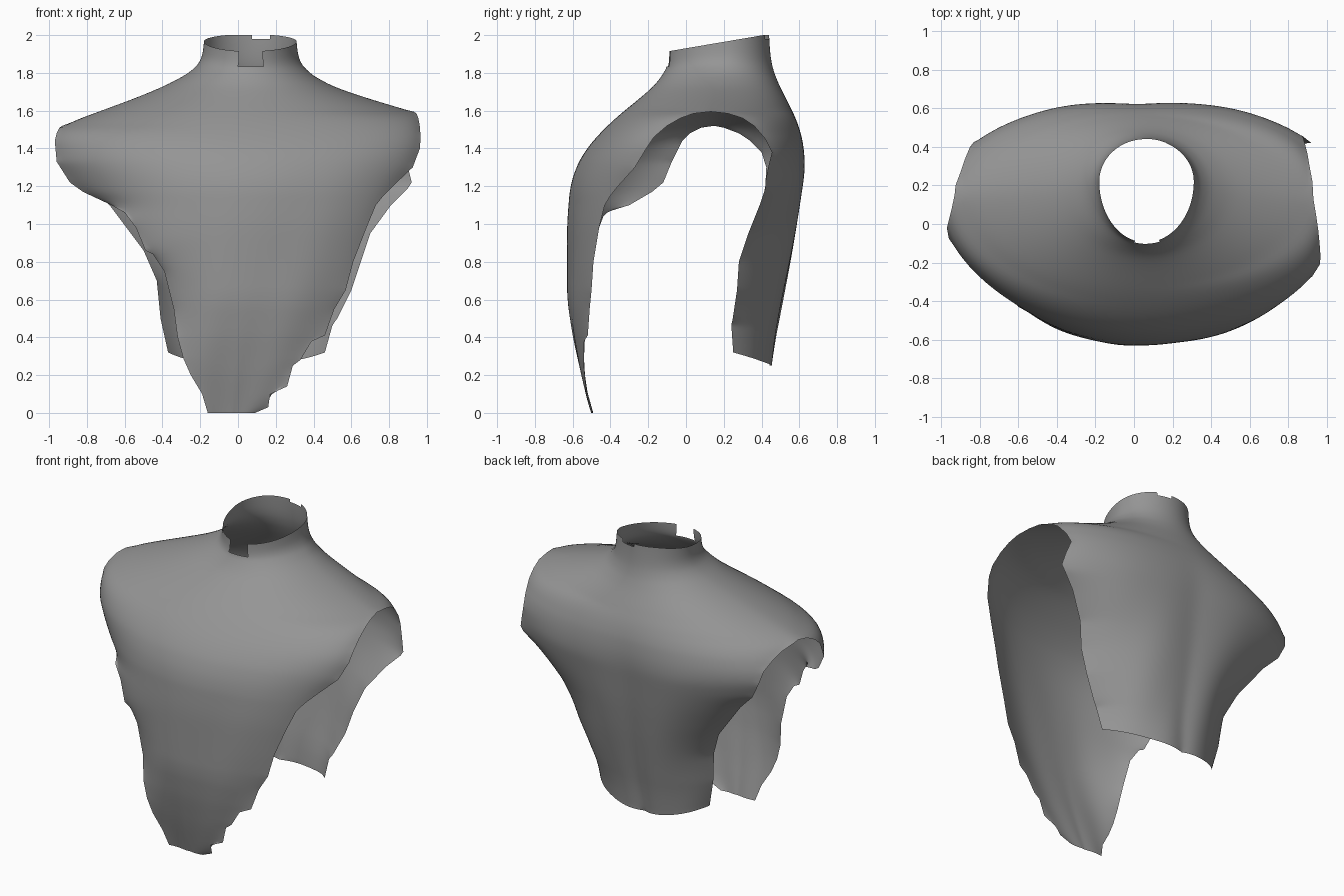
import bpy, bmesh
from math import sin, cos, radians

if "Cube" in bpy.data.objects:
    bpy.data.objects.remove(bpy.data.objects["Cube"])

# Keyed outlines, top to bottom: (z, x, y) where the front and back sheets end.
SHOULDER_L = [(2, -.18, .22), (1.9, -.19, .22), (1.85, -.215, .21), (1.8, -.26, .2), (1.74, -.37, .18),
              (1.68, -.51, .17), (1.6, -.73, .16), (1.55, -.87, .15), (1.52, -.93, .15)]
SHOULDER_R = [(2, .31, .22), (1.9, .32, .22), (1.85, .34, .21), (1.79, .39, .2), (1.73, .5, .18),
              (1.68, .64, .16), (1.63, .81, .14), (1.595, .93, .13)]
FRONT_L = SHOULDER_L + [(1.51, -.945, .08), (1.48, -.96, .02), (1.44, -.97, -.02), (1.33, -.96, -.075),
                        (1.22, -.89, -.12), (1.17, -.82, -.18), (1.1, -.67, -.3), (1.06, -.6, -.43),
                        (.98, -.54, -.46), (.86, -.49, -.49), (.84, -.45, -.49), (.75, -.39, -.5),
                        (.55, -.34, -.51), (.4, -.32, -.535), (.29, -.29, -.54), (.2, -.25, -.535),
                        (.1, -.19, -.52), (0, -.16, -.495)]
FRONT_R = SHOULDER_R + [(1.585, .945, .04), (1.56, .955, -.03), (1.52, .962, -.1), (1.46, .967, -.17),
                        (1.4, .963, -.21), (1.3, .925, -.27), (1.2, .82, -.36), (1.15, .77, -.4),
                        (1.1, .73, -.43), (.98, .68, -.46), (.8, .61, -.49), (.65, .57, -.5),
                        (.55, .51, -.51), (.41, .46, -.52), (.38, .39, -.54), (.28, .33, -.54),
                        (.25, .29, -.54), (.14, .26, -.53), (.1, .17, -.53), (.03, .16, -.5), (0, .09, -.495)]
BACK_L = SHOULDER_L + [(1.51, -.925, .2), (1.48, -.895, .28), (1.44, -.875, .34), (1.38, -.85, .4),
                       (1.3, -.83, .425), (1.2, -.78, .42), (1.1, -.68, .4), (.86, -.5, .37),
                       (.7, -.43, .32), (.5, -.41, .3), (.25, -.37, .28)]
BACK_R = SHOULDER_R + [(1.585, .925, .22), (1.56, .91, .3), (1.52, .9, .36), (1.45, .885, .42),
                       (1.38, .875, .455), (1.3, .9, .435), (1.22, .92, .42), (1.19, .9, .42),
                       (1.1, .81, .39), (.95, .7, .33), (.8, .65, .28), (.65, .6, .27),
                       (.45, .5, .24), (.25, .46, .25)]
# Centre lines (z, y), centre x and cross-section roundness (degrees of arc).
FRONT_Y = [(2, -.095), (1.85, -.1), (1.78, -.12), (1.7, -.2), (1.6, -.33), (1.5, -.44), (1.4, -.53),
           (1.3, -.585), (1.2, -.615), (1, -.63), (.6, -.63), (.4, -.6), (.2, -.555), (0, -.5)]
BACK_Y = [(2, .44), (1.85, .45), (1.75, .485), (1.6, .565), (1.5, .605), (1.4, .62), (1.3, .62),
          (1.2, .605), (1, .575), (.8, .54), (.4, .46), (.25, .44)]
MID_X = [(2, .06), (1.8, .06), (1.5, .02), (.5, .02), (0, -.03)]
FRONT_ARC = [(2, 90), (1.6, 88), (1.4, 75), (1.2, 65), (0, 45)]
BACK_ARC = [(2, 90), (1.65, 86), (1.4, 62), (1.2, 58), (0, 45)]
COLS = 56


def at(keys, z, i=1):
    """Linear look-up of column i in a table sorted by falling z."""
    for a, b in zip(keys, keys[1:]):
        if z >= b[0]:
            return a[i] + (b[i] - a[i]) * (a[0] - z) / (a[0] - b[0])
    return keys[-1][i]


def soft(keys, z, w, i=1):
    """Look-up averaged over a window so kinks turn into curves."""
    w = min(w, z - keys[-1][0], 2 - z)
    return sum(at(keys, z + w * k / 4, i) for k in range(-4, 5)) / 9


def sheet(bm, left, right, mid_y, arc, bottom, side):
    """Grid of rows running from the left outline to the right outline."""
    keys = {round(k[0], 3) for k in left + right if k[0] >= bottom}
    fine = {round(2 - .02 * i, 3) for i in range(101) if 2 - .02 * i >= bottom}
    grid = []
    for z in sorted(keys | fine, reverse=True):
        row, xc, yc = [], soft(MID_X, z, .1), soft(mid_y, z, .06)
        m = radians(soft(arc, z, .12))
        blur = min(.14, max(0, (1.5 - z) / 2))
        for j in range(COLS + 1):
            f = 2 * j / COLS - 1
            edge = left if f < 0 else right
            s, d = abs(sin(f * m)) / sin(m), (1 - cos(f * m)) / (1 - cos(m))
            # ragged outline at the edge, calm outline inside
            k = s ** 6
            ex, ey = (at(edge, z, i) * k + soft(edge, z, blur, i) * (1 - k) for i in (1, 2))
            x = xc + (ex - xc) * s
            y = yc + (ey - yc) * d
            inner = (1 - s) * max(0, min(1, (1.6 - z) * 3))
            if side > 0:   # spine hollow between the shoulder blades
                y += .12 * inner * s
            # cloth folds
            y += .02 * inner * s * sin(14 * x * side + 5 * z) * max(0, 1.5 - z)
            zz = z
            if z > 1.8:    # collar rim slopes down to the front
                rim = 1.915 + .085 * max(0, min(1, (y + .09) / .5))
                zz = 1.8 + (z - 1.8) * (rim - 1.8) / .2
            if side > 0 and z < .5:   # back hem rises at the sides
                zz += .07 * d * (.5 - z) / .25
            row.append(bm.verts.new((x, y, zz)))
        grid.append(row)
    for r, q in zip(grid, grid[1:]):
        for j in range(COLS):
            quad = (r[j], q[j], q[j + 1], r[j + 1])
            bm.faces.new(quad if side < 0 else quad[::-1])


# Front and back sheets, welded along the shoulders
bm = bmesh.new()
sheet(bm, FRONT_L, FRONT_R, FRONT_Y, FRONT_ARC, 0, -1)
sheet(bm, BACK_L, BACK_R, BACK_Y, BACK_ARC, .25, 1)
bmesh.ops.remove_doubles(bm, verts=bm.verts[:], dist=.0008)

# Torn notches in the collar
torn = []
for f in bm.faces:
    c = f.calc_center_median()
    front = c.y < .1 and 0 < c.x < .135 and c.z > 1.835
    back = c.y > .3 and .07 < c.x < .17 and c.z > 1.972
    if front or back:
        torn.append(f)
bmesh.ops.delete(bm, geom=torn, context='FACES')

# Relax the cloth, keeping the ragged edges in place
for _ in range(8):
    bmesh.ops.smooth_vert(bm, verts=[v for v in bm.verts if not v.is_boundary], factor=.5,
                          use_axis_x=True, use_axis_y=True, use_axis_z=True)

mesh = bpy.data.meshes.new("torn_shirt")
bm.to_mesh(mesh)
bm.free()
mesh.shade_smooth()
shirt = bpy.data.objects.new("torn_shirt", mesh)
bpy.context.collection.objects.link(shirt)

# Dark grey cloth
cloth = bpy.data.materials.new("cloth")
cloth.diffuse_color = (.3, .3, .3, 1)
cloth.use_nodes = True
cloth.node_tree.nodes["Principled BSDF"].inputs["Base Color"].default_value = cloth.diffuse_color
mesh.materials.append(cloth)
